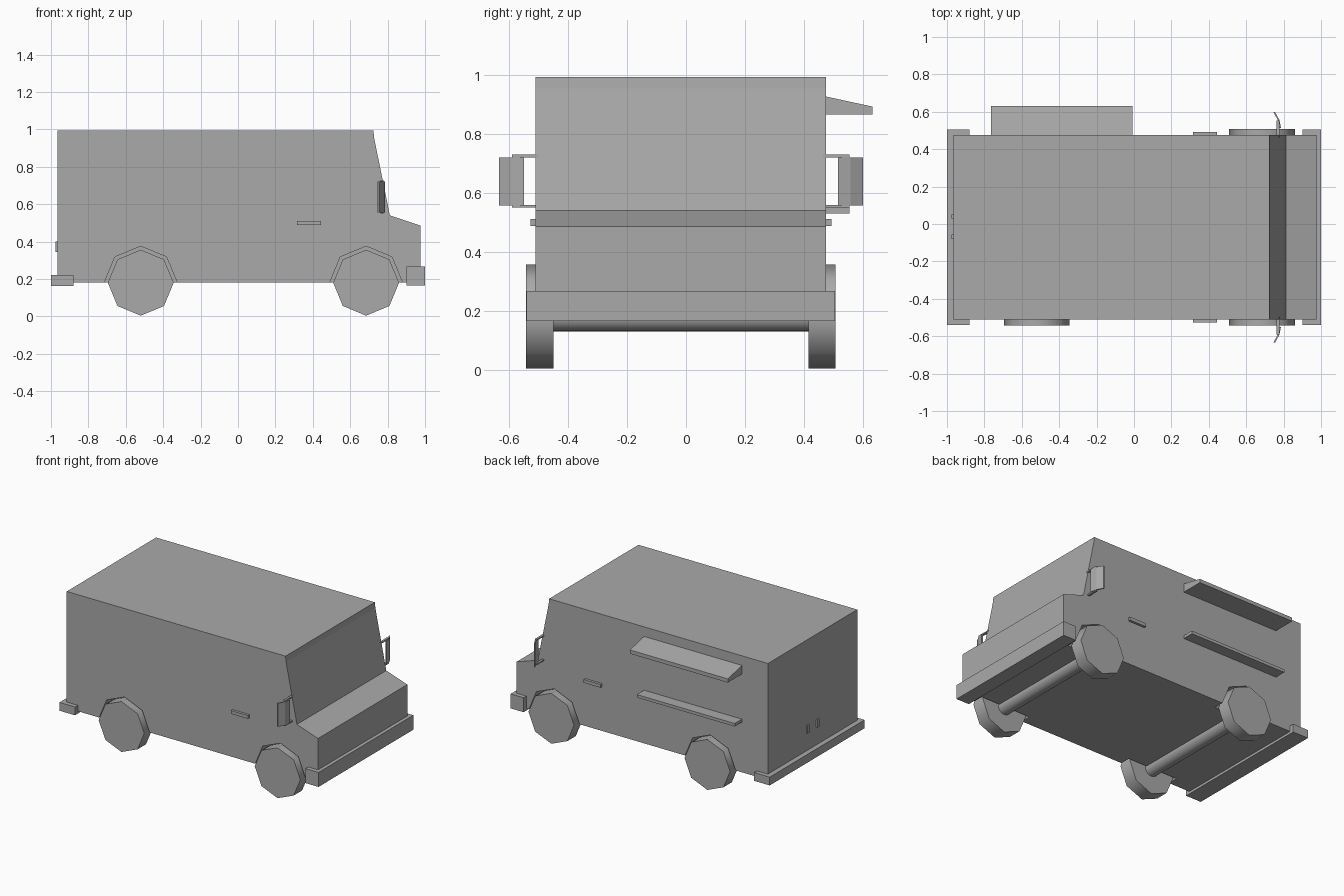
import bpy
import bmesh
import math
from mathutils import Matrix, Vector

cube = bpy.data.objects.get("Cube")
if cube:
    bpy.data.objects.remove(cube, do_unlink=True)

MID = -0.0175          # centre plane of the van body
HALF = 0.4925          # half width of the body
AXLE_X = {"rear": -0.52, "front": 0.685}
HUB_Z = 0.18
SIDES = {"left": 1, "right": -1}

grey = bpy.data.materials.new("plain grey")
grey.use_nodes = True
colour = (0.4, 0.4, 0.4, 1)
grey.diffuse_color = colour
grey.node_tree.nodes["Principled BSDF"].inputs["Base Color"].default_value = colour


def finish(name, bm, smooth=False):
    """Turn a bmesh into a named object."""
    bmesh.ops.recalc_face_normals(bm, faces=bm.faces[:])
    mesh = bpy.data.meshes.new(name)
    bm.to_mesh(mesh)
    bm.free()
    mesh.materials.append(grey)
    obj = bpy.data.objects.new(name, mesh)
    bpy.context.scene.collection.objects.link(obj)
    if smooth:
        bpy.ops.object.select_all(action="DESELECT")
        obj.select_set(True)
        bpy.context.view_layer.objects.active = obj
        bpy.ops.object.shade_smooth_by_angle(angle=math.radians(60))
    return obj


def prism(name, points, push, smooth=False):
    """Extrude a closed 3D outline along a vector."""
    bm = bmesh.new()
    face = bm.faces.new([bm.verts.new(p) for p in points])
    out = bmesh.ops.extrude_face_region(bm, geom=[face], use_keep_orig=True)
    verts = [v for v in out["geom"] if isinstance(v, bmesh.types.BMVert)]
    bmesh.ops.translate(bm, verts=verts, vec=Vector(push))
    return finish(name, bm, smooth)


def box(name, x, y, z):
    """Box from its extents on each axis."""
    outline = [(x[0], y[0], z[0]), (x[1], y[0], z[0]),
               (x[1], y[0], z[1]), (x[0], y[0], z[1])]
    return prism(name, outline, (0, y[1] - y[0], 0))


def drum(name, x, y, radius, count, smooth=True):
    """Cylinder lying across the van, with a corner at the top."""
    ring = [(x + radius * math.sin(math.tau * i / count), y[0],
             HUB_Z + radius * math.cos(math.tau * i / count)) for i in range(count)]
    return prism(name, ring, (0, y[1] - y[0], 0), smooth)


def span(side, inner, outer):
    """Range across the van, measured outwards from the centre plane."""
    return sorted((MID + side * inner, MID + side * outer))


# Body shell with a sloped windscreen and short bonnet
profile = [(-0.965, 0.18), (-0.965, 0.993), (0.724, 0.993), (0.728, 0.953),
           (0.812, 0.54), (0.975, 0.486), (0.975, 0.18)]
body = prism("body", [(x, MID - HALF, z) for x, z in profile], (0, 2 * HALF, 0))

# Wheel arches cut into the body sides
for end, x in AXLE_X.items():
    for label, side in SIDES.items():
        cutter = drum("arch_cutter", x, span(side, 0.42, 0.6), 0.195, 8, False)
        cutter.hide_render = True
        mod = body.modifiers.new("arch", "BOOLEAN")
        mod.operation = "DIFFERENCE"
        mod.solver = "EXACT"
        mod.object = cutter
        bpy.ops.object.select_all(action="DESELECT")
        body.select_set(True)
        bpy.context.view_layer.objects.active = body
        bpy.ops.object.modifier_apply(modifier=mod.name)
        bpy.data.objects.remove(cutter, do_unlink=True)

# Wheels and axles
for end, x in AXLE_X.items():
    drum(f"{end}_axle", x, span(1, -0.45, 0.45), 0.05, 24)
    for label, side in SIDES.items():
        drum(f"{end}_{label}_wheel", x, span(side, 0.432, 0.525), 0.176, 8)

# Bumpers
box("front_bumper", (0.9, 1.0), span(1, -0.523, 0.523), (0.166, 0.267))
box("rear_bumper", (-1.0, -0.88), span(1, -0.523, 0.523), (0.163, 0.221))

# Door handles and wing mirrors on both sides
for label, side in SIDES.items():
    box(f"{label}_door_handle", (0.315, 0.445), span(side, 0.48, 0.51), (0.488, 0.511))
    for level, z in (("lower", 0.55), ("upper", 0.72)):
        box(f"{label}_{level}_mirror_arm", (0.763, 0.778),
            span(side, 0.48, 0.572), (z, z + 0.009))
    # Bent mirror plate, swept back at its outer edge
    path = [(0.777, 0.532), (0.768, 0.575), (0.745, 0.617)]
    outline = [(x, MID + side * s, 0.556) for x, s in path]
    outline += [(x + 0.009, MID + side * s, 0.556) for x, s in reversed(path)]
    prism(f"{label}_mirror", outline, (0, 0, 0.164))

# Serving hatch awning and counter on the left side
wall = MID + HALF
awning = [(wall - 0.01, 0.866), (wall + 0.157, 0.866),
          (wall + 0.157, 0.892), (wall, 0.926), (wall - 0.01, 0.926)]
prism("awning", [(-0.765, y, z) for y, z in awning], (0.756, 0, 0))
box("counter", (-0.765, -0.009), (wall - 0.01, wall + 0.08), (0.53, 0.551))

# Rear door handles
for label, y in (("left", 0.04), ("right", -0.068)):
    box(f"rear_{label}_handle", (-0.975, -0.955), (y - 0.011, y + 0.011), (0.345, 0.4))
